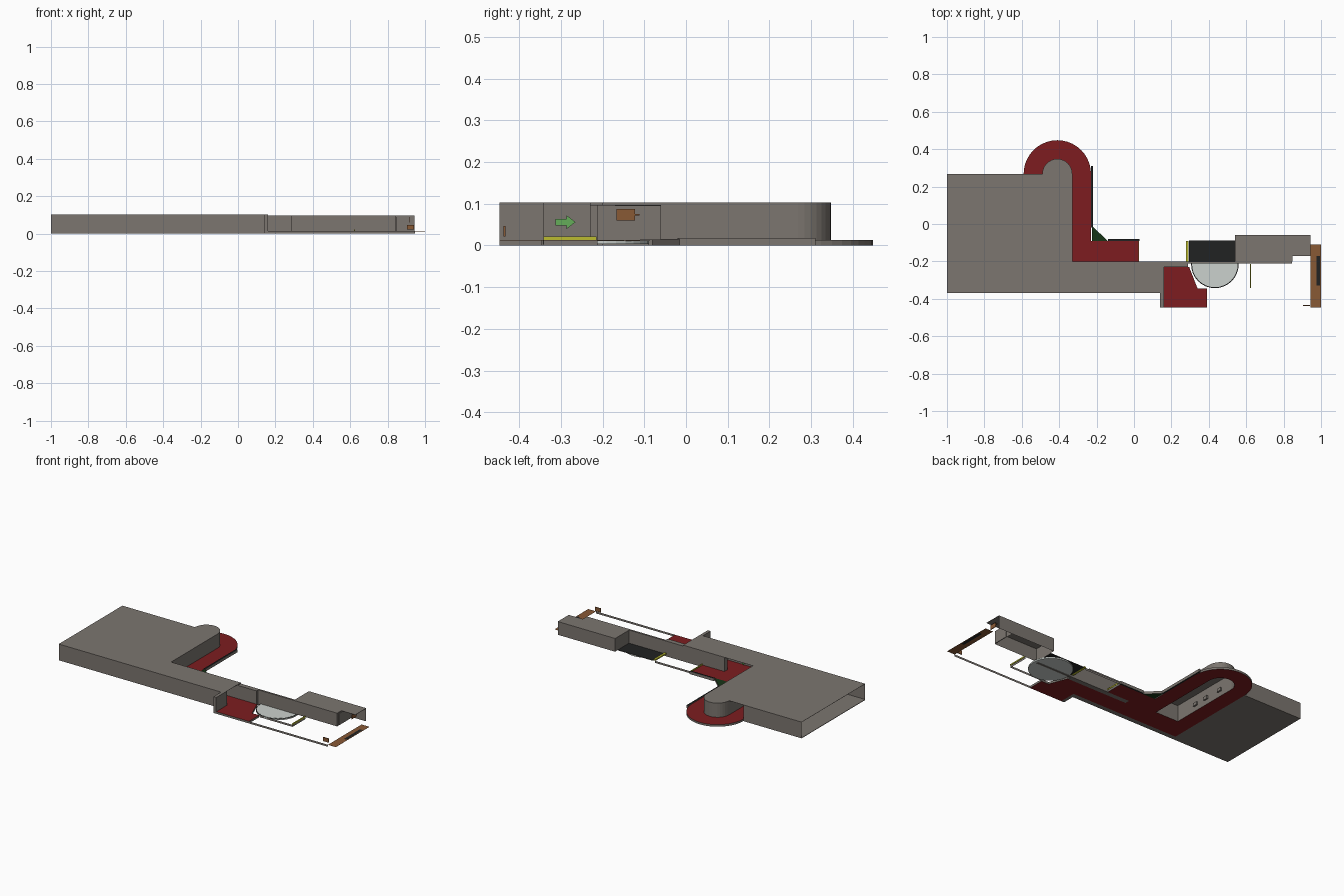
import bpy, bmesh, math

if "Cube" in bpy.data.objects:
    bpy.data.objects.remove(bpy.data.objects["Cube"])

COLOURS = {
    "wall_grey": (0.200, 0.180, 0.160), "floor_red": (0.205, 0.012, 0.014),
    "wood_brown": (0.25, 0.10, 0.036), "disc_grey": (0.60, 0.64, 0.61),
    "arrow_green": (0.13, 0.42, 0.10), "hedge_green": (0.008, 0.035, 0.008),
    "trim_yellow": (0.50, 0.50, 0.03), "dark": (0.015, 0.016, 0.016),
}
M = {}
for n, c in COLOURS.items():
    M[n] = bpy.data.materials.new(n)
    M[n].diffuse_color = (*c, 1)


def prism(name, pts, z0, z1, mat="wall_grey", caps=(True, True), side=None):
    """Vertical extrusion of an outline; caps are (bottom, top), side is the edge colour."""
    bm = bmesh.new()
    lo = [bm.verts.new((x, y, z0)) for x, y in pts]
    hi = [bm.verts.new((x, y, z1)) for x, y in pts]
    n = len(pts)
    for i in range(n if n > 2 else 1):
        f = bm.faces.new((lo[i], lo[(i + 1) % n], hi[(i + 1) % n], hi[i]))
        f.material_index = 1 if side else 0
    if n > 2 and caps[0]:
        bm.faces.new(lo[::-1])
    if n > 2 and caps[1]:
        bm.faces.new(hi)
    bmesh.ops.recalc_face_normals(bm, faces=bm.faces)
    me = bpy.data.meshes.new(name)
    bm.to_mesh(me)
    bm.free()
    me.materials.append(M[mat])
    if side:
        me.materials.append(M[side])
    ob = bpy.data.objects.new(name, me)
    bpy.context.collection.objects.link(ob)
    return ob


def box(name, x0, x1, y0, y1, z0, z1, mat="wall_grey", side=None):
    return prism(name, [(x0, y0), (x1, y0), (x1, y1), (x0, y1)], z0, z1, mat, side=side)


def arc(cx, cy, r, a0, a1, n):
    return [(cx + r * math.cos(math.radians(a0 + (a1 - a0) * i / n)),
             cy + r * math.sin(math.radians(a0 + (a1 - a0) * i / n))) for i in range(n + 1)]


F = 0.013      # floor thickness
W = 0.102      # main wall height
H = 0.103      # main roof height
E = 0.097      # east roof height
S = -0.447     # southern edge
outer = arc(-0.41, 0.268, 0.18, 0, 180, 20)
inner = arc(-0.41, 0.268, 0.08, 180, 0, 16)

# red corridor floors
floors = {
    "loop_corridor_floor": [(-0.23, -0.2)] + outer + [(-0.59, -0.2), (-0.49, -0.2)] + inner + [(-0.33, -0.2)],
    "front_hall_floor": [(-0.59, -0.34), (0.16, -0.34), (0.16, -0.23), (-0.13, -0.23), (-0.13, -0.2), (-0.59, -0.2)],
    "side_landing_floor": [(-0.23, -0.2), (0.025, -0.2), (0.025, -0.09), (-0.23, -0.09)],
    "front_landing_floor": [(0.16, S), (0.39, S), (0.39, -0.345), (0.34, -0.345), (0.295, -0.23), (0.16, -0.23)],
}
for n, p in floors.items():
    prism(n, p, 0, F, "floor_red", side="wall_grey")

# main roof, one outline including the rounded end of the island
prism("main_roof", [(-1, -0.37), (0.14, -0.37), (0.14, S), (0.16, S), (0.16, -0.2), (-0.33, -0.2)]
      + inner[::-1] + [(-0.49, 0.268), (-1, 0.268)], W, H)

# west block, open on its end
box("west_block_floor", -1, -0.59, -0.37, 0.268, 0, 0.003)
prism("west_block_back_wall", [(-1, 0.268), (-0.59, 0.268)], 0.003, W)
prism("west_block_front_wall", [(-1, -0.37), (-0.59, -0.37)], 0.003, W)
prism("west_block_inner_wall", [(-0.591, -0.37), (-0.591, 0.268)], 0.003, W)

# island between the two corridor legs, open below
prism("island_wall", [(-0.33, -0.2)] + inner[::-1] + [(-0.49, -0.2)], 0, W, caps=(False, False))
for i, y in enumerate((-0.04, 0.05, 0.17)):
    box(f"island_box_{i}", -0.489, -0.48, y - 0.015, y + 0.015, 0.03, 0.05)

# front hall walls and doorway
box("hall_front_wall", -0.59, 0.14, -0.37, -0.34, 0, W)
box("hall_back_wall", -0.13, 0.16, -0.23, -0.2, 0, W)
box("doorway_wall", 0.14, 0.16, S, -0.34, 0, W)
box("link_wall", 0.16, 0.29, -0.23, -0.2, 0, E)
box("thin_link_wall", 0.29, 0.54, -0.212, -0.2, 0, E)

# arrow sign across the hall
ob = prism("arrow_sign", [(-0.313, 0.048), (-0.287, 0.048), (-0.287, 0.039), (-0.265, 0.056),
                          (-0.287, 0.073), (-0.287, 0.064), (-0.313, 0.064)], -0.001, 0.001, "arrow_green")
for v in ob.data.vertices:
    y, z, t = v.co
    v.co = (-0.205 + t, y, z)

# east block, open below and at the entrance recess
prism("east_roof", [(0.54, -0.212), (0.845, -0.212), (0.845, -0.17), (0.943, -0.17),
                    (0.943, -0.06), (0.54, -0.06)], E - 0.002, E)
for n, x0, y0, x1, y1 in (("back", 0.54, -0.06, 0.943, -0.06), ("front", 0.54, -0.212, 0.845, -0.212),
                          ("west", 0.54, -0.212, 0.54, -0.06), ("recess", 0.845, -0.212, 0.845, -0.06)):
    prism(f"east_{n}_wall", [(x0, y0), (x1, y1)], F, E - 0.002)
box("recess_door", 0.845, 0.848, -0.2, -0.11, 0.015, 0.09)

# turntable disc and the dark floor behind it
for n, r, z0, z1, m in (("disc_base", 0.127, 0.003, 0.011, "disc_grey"), ("disc_rim", 0.127, 0.011, 0.0115, "dark"),
                        ("disc_top", 0.122, 0.0115, 0.0125, "disc_grey")):
    prism(n, arc(0.4325, -0.216, r, 0, 348.75, 31), z0, z1, m)
box("dark_floor", 0.295, 0.54, -0.2, -0.087, 0.011, 0.014, "dark", side="wall_grey")

# low edge sheets
prism("front_edge", [(0.39, S), (0.945, S)], 0, F)
prism("back_edge", [(0.025, -0.09), (0.28, -0.09)], 0, F)
prism("disc_front_edge", [(0.39, -0.342), (0.622, -0.342)], 0, F)
prism("disc_side_edge", [(0.622, -0.342), (0.622, -0.212)], 0, F)
for i, (x, w, y0, y1) in enumerate(((0.619, 0.006, -0.342, -0.215), (0.278, 0.014, -0.2, -0.09),
                                    (0.023, 0.004, -0.2, -0.09))):
    box(f"yellow_threshold_{i}", x, x + w, y0, y1, F, 0.021, "trim_yellow")

# low dark rails and planting beside the corridor
box("long_rail", -0.23, -0.22, -0.02, 0.31, 0, 0.018, "dark", side="wall_grey")
box("short_rail", -0.14, 0.03, -0.09, -0.08, 0, 0.018, "dark", side="wall_grey")
prism("corner_planting", [(-0.225, -0.09), (-0.14, -0.09), (-0.22, -0.015), (-0.225, -0.015)], 0, 0.016,
      "hedge_green", side="wall_grey")

# wooden landing at the east end with its signs
box("wood_landing", 0.945, 1.0, S, -0.11, F - 0.0005, F, "wood_brown")
box("landing_mat", 0.975, 0.994, -0.33, -0.17, F - 0.001, F + 0.0005, "dark")
box("post_sign", 0.903, 0.942, -0.438, -0.433, 0.022, 0.047, "wood_brown")
box("hanging_sign", 0.913, 0.917, -0.167, -0.122, 0.06, 0.088, "wood_brown")
box("sign_bracket", 0.913, 0.917, -0.122, -0.111, 0.072, 0.076, "wood_brown")

for m in bpy.data.materials:
    if m.users and not m.is_grease_pencil:
        m.use_nodes = True
        m.node_tree.nodes["Principled BSDF"].inputs["Base Color"].default_value = m.diffuse_color
